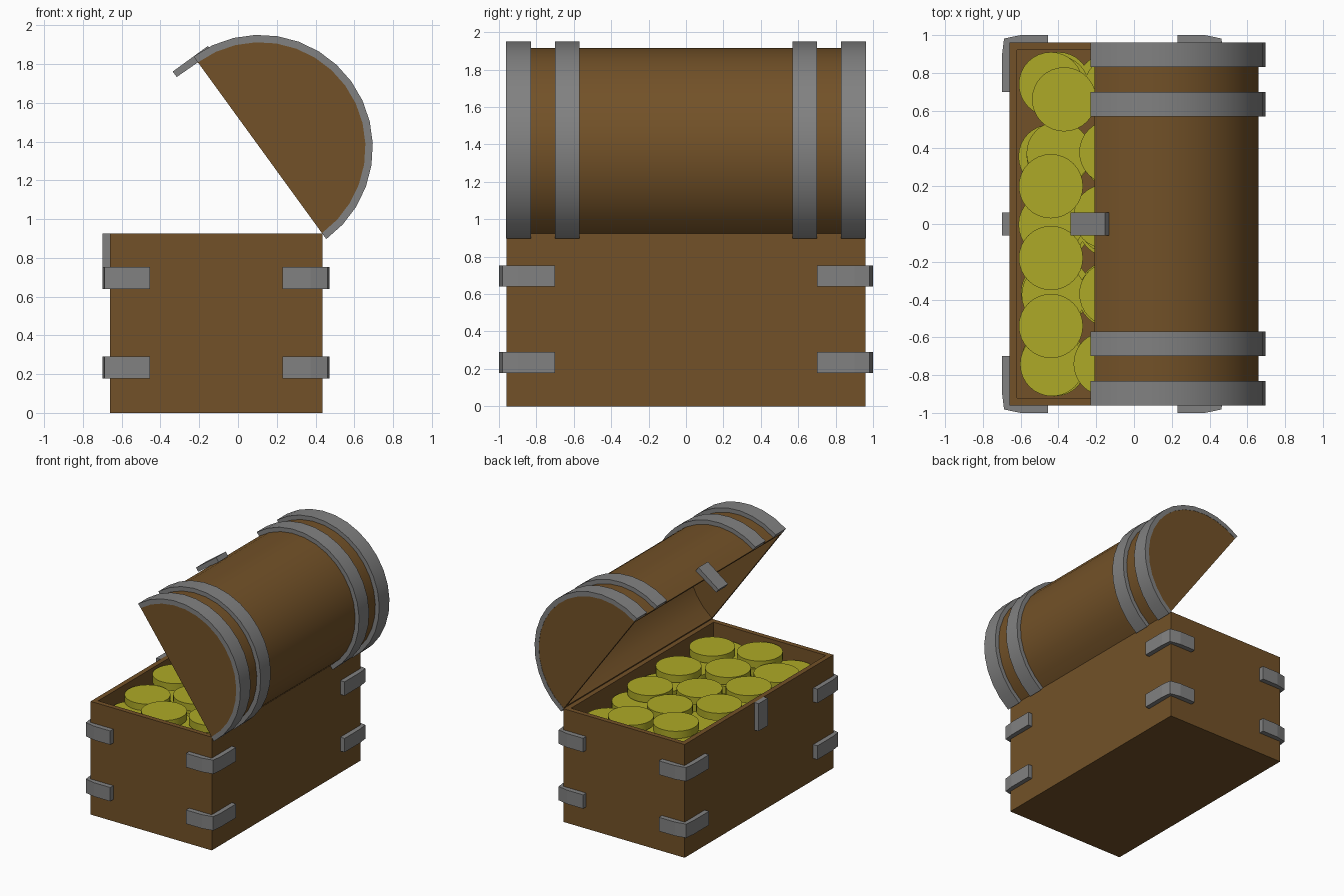
import bpy, bmesh, math, random
from mathutils import Vector

if "Cube" in bpy.data.objects:
    bpy.data.objects.remove(bpy.data.objects["Cube"])
random.seed(4)


def material(name, rgb):
    m = bpy.data.materials.new(name)
    m.diffuse_color = (*rgb, 1)
    m.use_nodes = True
    m.node_tree.nodes["Principled BSDF"].inputs["Base Color"].default_value = m.diffuse_color
    return m


WOOD = material("brown wood", (0.17, 0.083, 0.021))
IRON = material("grey iron", (0.22, 0.22, 0.22))
GOLD = material("yellow gold", (0.42, 0.40, 0.02))


def finish(bm, name, mat):
    bmesh.ops.recalc_face_normals(bm, faces=bm.faces)
    me = bpy.data.meshes.new(name)
    bm.to_mesh(me)
    bm.free()
    me.materials.append(mat)
    ob = bpy.data.objects.new(name, me)
    bpy.context.collection.objects.link(ob)
    return ob


def prism(name, mat, profile, axis, lo, hi):
    """Extrude a 2D profile along y (profile is x,z) or z (profile is x,y)."""
    bm = bmesh.new()
    place = (lambda a, b, t: (a, t, b)) if axis == "y" else (lambda a, b, t: (a, b, t))
    face = bm.faces.new([bm.verts.new(place(a, b, lo)) for a, b in profile])
    ext = bmesh.ops.extrude_face_region(bm, geom=[face])
    step = Vector(place(0, 0, hi - lo))
    bmesh.ops.translate(bm, vec=step, verts=[v for v in ext["geom"] if isinstance(v, bmesh.types.BMVert)])
    return finish(bm, name, mat)


X0, X1, Y, H, WALL = -0.66, 0.435, 0.96, 0.925, 0.04

# Open box
bm = bmesh.new()
bmesh.ops.create_cube(bm, size=1)
for v in bm.verts:
    v.co = (X0 if v.co.x < 0 else X1, Y * 2 * v.co.y, H if v.co.z > 0 else 0)
top = max(bm.faces, key=lambda f: f.calc_center_median().z)
bmesh.ops.inset_region(bm, faces=[top], thickness=WALL, use_even_offset=True)
low = bmesh.ops.extrude_discrete_faces(bm, faces=[top])["faces"][0]
for v in low.verts:
    v.co.z = WALL
finish(bm, "box", WOOD)

# Lid frame: hinge at the back top edge, opened by 54 degrees
OPEN = math.radians(54)
OUT = Vector((math.sin(OPEN), math.cos(OPEN)))     # outward from the lid opening
FWD = Vector((-math.cos(OPEN), math.sin(OPEN)))    # hinge towards the lid front
R = (X1 - X0) / 2
CENTRE = Vector((X1, H)) + FWD * R
SEG = 16


def lid_point(forward, out):
    return tuple(CENTRE + FWD * forward + OUT * out)


def arc(r):
    return [lid_point(r * math.cos(math.pi * i / SEG), r * math.sin(math.pi * i / SEG))
            for i in range(SEG + 1)]


smooth = []
INNER = R - 0.025
smooth.append(prism("lid_shell", WOOD, arc(R) + arc(INNER)[::-1], "y", -Y, Y))
for s in (-1, 1):
    lo, hi = sorted((s * Y, s * (Y - 0.025)))
    prism("lid_end", WOOD, arc(INNER), "y", lo, hi)

    # Curved iron bands
    for a, b in ((0.57, 0.70), (0.83, 0.962)):
        lo, hi = sorted((s * a, s * b))
        smooth.append(prism("lid_band", IRON, arc(R + 0.035) + arc(R - 0.003)[::-1], "y", lo, hi))

# Latch halves on lid and box
prism("lid_latch", IRON, [lid_point(R + d, u) for d, u in
      ((0, -0.133), (0.035, -0.133), (0.035, 0.092), (-0.005, 0.092))], "y", -0.062, 0.062)
prism("box_latch", IRON, [(X0 - 0.038, -0.06), (X0, -0.06), (X0, 0.06), (X0 - 0.038, 0.06)],
      "z", 0.70, H)

# Corner brackets, two heights on each corner
ANGLE = [(-0.205, 0), (-0.205, 0.04), (-0.06, 0.04), (0.028, 0.022),
         (0.038, -0.06), (0.038, -0.26), (0, -0.26), (0, 0)]
for cx, sx in ((X0, -1), (X1, 1)):
    for sy in (-1, 1):
        for z in (0.178, 0.64):
            prism("corner_bracket", IRON, [(cx + sx * a, sy * (Y + b)) for a, b in ANGLE],
                  "z", z, z + 0.113)


# Coins: loose top layer over packed lower layers
def coin(x, y, z_top):
    circle = [(x + 0.17 * math.cos(math.tau * i / 32), y + 0.17 * math.sin(math.tau * i / 32))
              for i in range(32)]
    smooth.append(prism("coin", GOLD, circle, "z", z_top - 0.06, z_top))


for x, y, z in ((-0.37, 0.66, 0.92), (-0.44, 0.74, 0.855), (-0.44, 0.2, 0.91), (-0.44, -0.18, 0.91),
                (-0.44, -0.54, 0.88), (-0.15, 0.04, 0.90), (-0.12, -0.37, 0.90),
                (-0.15, -0.74, 0.90), (-0.12, 0.38, 0.89), (0.17, 0.22, 0.90),
                (0.2, -0.19, 0.90), (0.19, -0.61, 0.90), (0.0, 0.71, 0.89)):
    coin(x, y, z)
for layer in range(3):
    for i in range(3):
        for j in range(5):
            x = -0.42 + i * 0.31 + random.uniform(-0.025, 0.025)
            y = -0.73 + j * 0.365 + random.uniform(-0.015, 0.015)
            coin(x, y, 0.825 - layer * 0.065)

# Smooth the round parts only
bpy.ops.object.select_all(action="DESELECT")
for ob in smooth:
    ob.select_set(True)
bpy.context.view_layer.objects.active = smooth[0]
bpy.ops.object.shade_smooth_by_angle(angle=math.radians(30))
